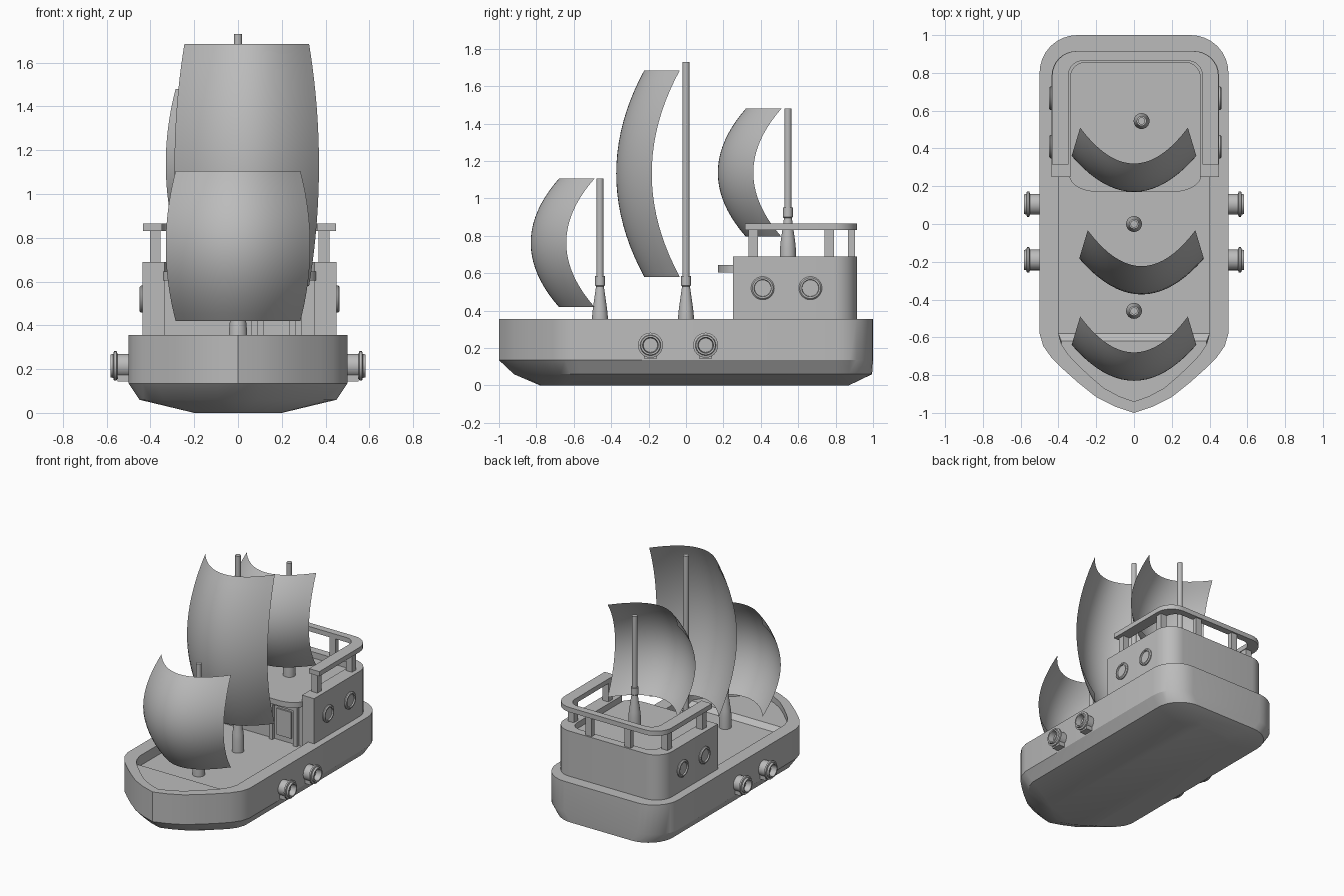
import bpy
import bmesh
from math import sin, cos, pi, radians
from mathutils import Matrix

cube = bpy.data.objects.get("Cube")
if cube:
    bpy.data.objects.remove(cube, do_unlink=True)

grey = bpy.data.materials.new("plain_grey")
grey.use_nodes = True
grey.diffuse_color = (0.5, 0.5, 0.5, 1)
grey.node_tree.nodes["Principled BSDF"].inputs["Base Color"].default_value = (0.5, 0.5, 0.5, 1)

DECK = 0.28
CABIN_X = 0.007


def finish(name, bm, angle=30):
    bmesh.ops.recalc_face_normals(bm, faces=bm.faces)
    mesh = bpy.data.meshes.new(name)
    bm.to_mesh(mesh)
    bm.free()
    ob = bpy.data.objects.new(name, mesh)
    bpy.context.collection.objects.link(ob)
    mesh.materials.append(grey)
    bpy.ops.object.select_all(action='DESELECT')
    ob.select_set(True)
    bpy.context.view_layer.objects.active = ob
    bpy.ops.object.shade_smooth_by_angle(angle=radians(angle))
    return ob


def loft(name, rings, cap_start=True, cap_end=True, angle=30):
    """Skin a list of closed rings of 3D points."""
    bm = bmesh.new()
    loops = [[bm.verts.new(p) for p in ring] for ring in rings]
    for a, b in zip(loops, loops[1:]):
        for i in range(len(a)):
            j = (i + 1) % len(a)
            bm.faces.new((a[i], a[j], b[j], b[i]))
    if cap_start:
        bm.faces.new(loops[0][::-1])
    if cap_end:
        bm.faces.new(loops[-1])
    return finish(name, bm, angle)


def lift(outline, z):
    return [(x, y, z) for x, y in outline]


def prism(name, outline, z0, z1):
    return loft(name, [lift(outline, z0), lift(outline, z1)])


def box(name, x, y, z):
    return prism(name, [(x[0], y[0]), (x[1], y[0]), (x[1], y[1]), (x[0], y[1])], *z)


def lathe(name, profile, matrix, sides=24):
    """Turn (radius, height) points round the local z axis."""
    rings = [[matrix @ Matrix.Rotation(2 * pi * i / sides, 4, 'Z') @ Matrix.Translation((r, 0, h)).translation
              for i in range(sides)] for r, h in profile]
    return loft(name, rings)


def u_path(half, y0, y1, r):
    """Open path up one side, round the stern and down the other side."""
    right = [(half, y0)] + [(half - r + r * cos(a), y1 - r + r * sin(a))
                            for a in (pi / 2 * i / 8 for i in range(9))]
    return right + [(-x, y) for x, y in reversed(right)]


# Hull: boat outline, fitted to each level
BOW = [(1, 0), (0.96, 0.16), (0.87, 0.31), (0.75, 0.45), (0.59, 0.62), (0.4, 0.8), (0.2, 0.92)]


def boat(half, tip, start, stern, r):
    side = [(half * x, start + (tip - start) * t) for x, t in BOW]
    path = u_path(half, start, stern, r)[1:-1]
    return [(0, tip)] + side[::-1] + path + [(-x, y) for x, y in side]


outer = boat(0.5, -1, -0.58, 1, 0.2)
inner = boat(0.4, -0.94, -0.58, 0.9, 0.12)
loft("hull", [
    lift(boat(0.2, -0.78, -0.66, 0.87, 0.1), 0),
    lift(boat(0.45, -0.92, -0.56, 0.995, 0.2), 0.06),
    lift(outer, 0.135),
    lift(outer, 0.355),
    lift(inner, 0.355),
    lift(inner, DECK)])

# Raised foredeck with a sloping step
fore = [p for p in inner if p[1] < -0.6]
step = [(0.4, -0.58), (-0.4, -0.58)]
lower = sorted([p for p in fore if p[0] > 0], key=lambda p: p[1])
top = [(0, -0.94)] + lower + [(0.385, -0.62), (-0.385, -0.62)] + [(-x, y) for x, y in lower[::-1]]
base = [(0, -0.94)] + lower + step + [(-x, y) for x, y in lower[::-1]]
loft("foredeck", [lift(base, DECK - 0.01), lift(base, DECK), lift(top, DECK + 0.03)])


# Cabin: U-shaped wall, front wall, roof balcony
def shift(path):
    return [(x + CABIN_X, y) for x, y in path]


def band(name, half, width, y0, y1, r, z0, z1):
    a = u_path(half, y0, y1, r)
    b = u_path(half - width, y0, y1 - width * 0.6, r * 0.6)
    return prism(name, shift(a + b[::-1]), z0, z1)


band("cabin_wall", 0.443, 0.1, 0.25, 0.915, 0.13, DECK, 0.69)
box("cabin_front", (-0.36, 0.37), (0.3, 0.36), (DECK, 0.61))
curve = [(0.2 + 0.15 * sin(a), 0.26 - 0.09 * cos(a)) for a in (pi / 2 * i / 8 for i in range(9))]
roof = curve + [(0.35, 0.87), (-0.35, 0.87)] + [(-x, y) for x, y in curve[::-1]]
prism("roof_balcony", shift(roof), 0.605, 0.645)

# Door with a raised frame
for x in (0.06, 0.26):
    box("door_jamb", (x, x + 0.03), (0.275, 0.31), (DECK, 0.57))
box("door_lintel", (0.06, 0.29), (0.275, 0.31), (0.54, 0.57))
box("door_panel", (0.115, 0.235), (0.288, 0.31), (DECK + 0.04, 0.515))

# Railing on posts
band("rail", 0.44, 0.085, 0.315, 0.915, 0.13, 0.83, 0.865)
for side in (-1, 1):
    for x, y, dy in ((0.385, 0.36, 0.025), (0.385, 0.765, 0.025), (0.16, 0.885, 0.018)):
        cx = side * x + CABIN_X
        box("rail_post", (cx - 0.025, cx + 0.025), (y - dy, y + dy), (0.68, 0.835))

# Portholes and cannons on both sides
for side in (-1, 1):
    turn = Matrix.Rotation(side * pi / 2, 4, 'Y')
    for y in (0.41, 0.665):
        spot = Matrix.Translation((CABIN_X + side * 0.43, y, 0.52)) @ turn
        lathe("porthole", [(0.062, 0), (0.062, 0.02), (0.055, 0.027),
                           (0.046, 0.027), (0.044, 0.017)], spot, 32)
    for y in (-0.19, 0.105):
        spot = Matrix.Translation((side * 0.48, y, 0.215)) @ turn
        lathe("cannon", [(0.055, 0), (0.055, 0.07), (0.067, 0.075), (0.067, 0.087),
                         (0.055, 0.09), (0.052, 0.103), (0.042, 0.103), (0.038, 0.06)], spot)
        xs = sorted((side * 0.48, side * 0.55))
        box("cannon_bracket", xs, (y - 0.035, y + 0.035), (0.143, 0.175))

# Masts: socket, collar and pole
for name, x, y, z, height in (("fore_mast", 0, -0.46, DECK, 1.105),
                              ("main_mast", 0, 0, DECK, 1.73),
                              ("rear_mast", 0.04, 0.545, 0.645, 1.48)):
    lathe(name, [(0.042, 0), (0.042, 0.09), (0.038, 0.13), (0.026, 0.215), (0.021, 0.25),
                 (0.026, 0.255), (0.026, 0.305), (0.019, 0.305), (0.019, height - z)],
          Matrix.Translation((x, y, z)))


# Sails: billowing sheets
def sail(name, cx, front, z0, z1, n=20):
    bm = bmesh.new()
    grid = []
    for j in range(n + 1):
        v = 2 * j / n - 1
        half = 0.285 + 0.045 * (1 - v * v)
        row = []
        for i in range(n + 1):
            u = 2 * i / n - 1
            y = front + 0.15 * v * v + 0.19 * u * u
            row.append(bm.verts.new((cx + half * u, y, (z0 + z1) / 2 + v * (z1 - z0) / 2)))
        grid.append(row)
    for a, b in zip(grid, grid[1:]):
        for i in range(n):
            bm.faces.new((a[i], a[i + 1], b[i + 1], b[i]))
    return finish(name, bm, 60)


sail("fore_sail", 0, -0.83, 0.42, 1.105)
sail("main_sail", 0.04, -0.373, 0.58, 1.685)
sail("rear_sail", 0, 0.17, 0.795, 1.48)
